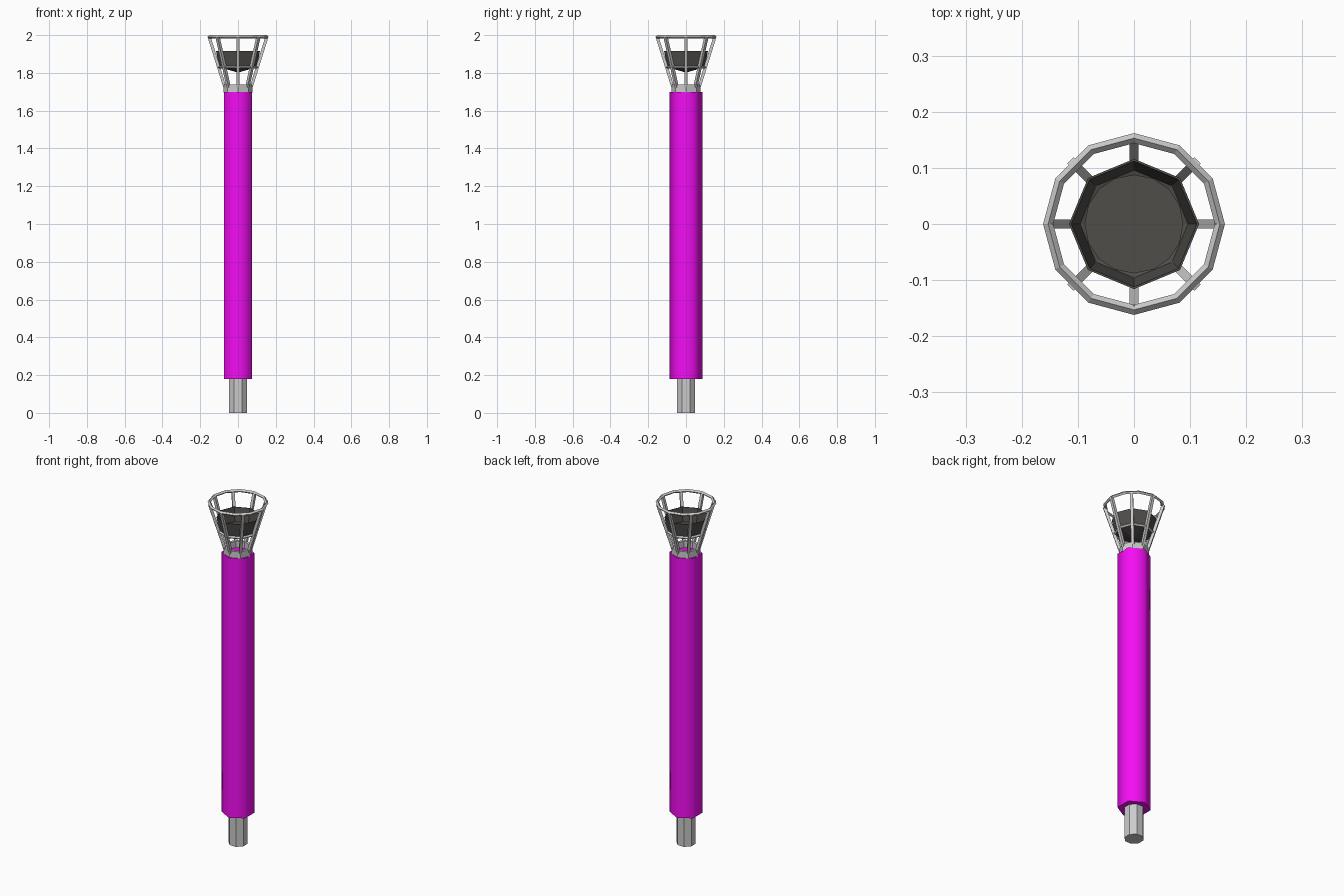
import bpy, math
from mathutils import Vector

if "Cube" in bpy.data.objects:
    bpy.data.objects.remove(bpy.data.objects["Cube"])


def material(name, color):
    m = bpy.data.materials.new(name)
    m.diffuse_color = (*color, 1)
    m.use_nodes = True
    m.node_tree.nodes["Principled BSDF"].inputs["Base Color"].default_value = m.diffuse_color
    return m


def lathe(name, profile, sides, turn=0.0, mat=None, closed=False):
    """Sweep (radius, z) points round the z axis; open ends with radius > 0 are capped
    unless the profile is a closed loop."""
    verts, faces = [], []
    for r, z in profile:
        for i in range(sides):
            a = turn + 2 * math.pi * i / sides
            verts.append((r * math.cos(a), r * math.sin(a), z))
    n = len(profile)
    for k in range(n if closed else n - 1):
        lo, hi = k * sides, (k + 1) % n * sides
        for i in range(sides):
            j = (i + 1) % sides
            faces.append((lo + i, lo + j, hi + j, hi + i))
    if not closed:
        faces.append(tuple(reversed(range(sides))))
        faces.append(tuple(range((n - 1) * sides, n * sides)))
    mesh = bpy.data.meshes.new(name)
    mesh.from_pydata(verts, [], faces)
    ob = bpy.data.objects.new(name, mesh)
    bpy.context.collection.objects.link(ob)
    if mat:
        mesh.materials.append(mat)
    return ob


def hoop(name, radius, z, thick, sides):
    """Ring with a diamond cross-section."""
    return lathe(name, [(radius + thick, z), (radius, z + thick),
                        (radius - thick, z), (radius, z - thick)], sides, closed=True)


magenta = material("magenta_grip", (0.9, 0.004, 0.9))
charcoal = material("charcoal", (0.08, 0.075, 0.068))

# Handle end and hexagonal wrapped grip
lathe("handle_end", [(0.052, 0), (0.052, 0.2)], 8, math.pi / 8)
grip = lathe("grip", [(0.087, 0.18), (0.087, 1.70)], 6, math.pi / 2, magenta)
bpy.context.view_layer.objects.active = grip
grip.select_set(True)
bpy.ops.object.shade_smooth_by_angle(angle=math.radians(65))

# Collar and basket hoops
lathe("collar", [(0.078, 1.695), (0.078, 1.738), (0.062, 1.738), (0.062, 1.695)],
      8, closed=True)
hoop("middle_hoop", 0.101, 1.83, 0.008, 8)
hoop("top_hoop", 0.153, 1.991, 0.009, 12)

# Eight slanted basket bars
for i in range(8):
    a = i * math.pi / 4
    start = Vector((0.070 * math.cos(a), 0.070 * math.sin(a), 1.725))
    end = Vector((0.153 * math.cos(a), 0.153 * math.sin(a), 1.991))
    d = end - start
    bpy.ops.mesh.primitive_cube_add(size=1, location=(start + end) / 2)
    bar = bpy.context.object
    bar.name = f"basket_bar_{i + 1}"
    bar.rotation_euler = (0, math.atan2(0.083, 0.266), a)
    bar.scale = (0.016, 0.016, d.length)

# Fuel bowl: thin open shell with a shallow pointed base, and the fuel bed inside
lathe("fuel_bowl", [(0.004, 1.803), (0.1, 1.83), (0.116, 1.915),
                    (0.112, 1.915), (0.096, 1.834), (0.004, 1.807)],
      8, mat=charcoal, closed=True)
lathe("fuel_bed", [(0.08, 1.829), (0.088, 1.838)], 16, mat=charcoal)
